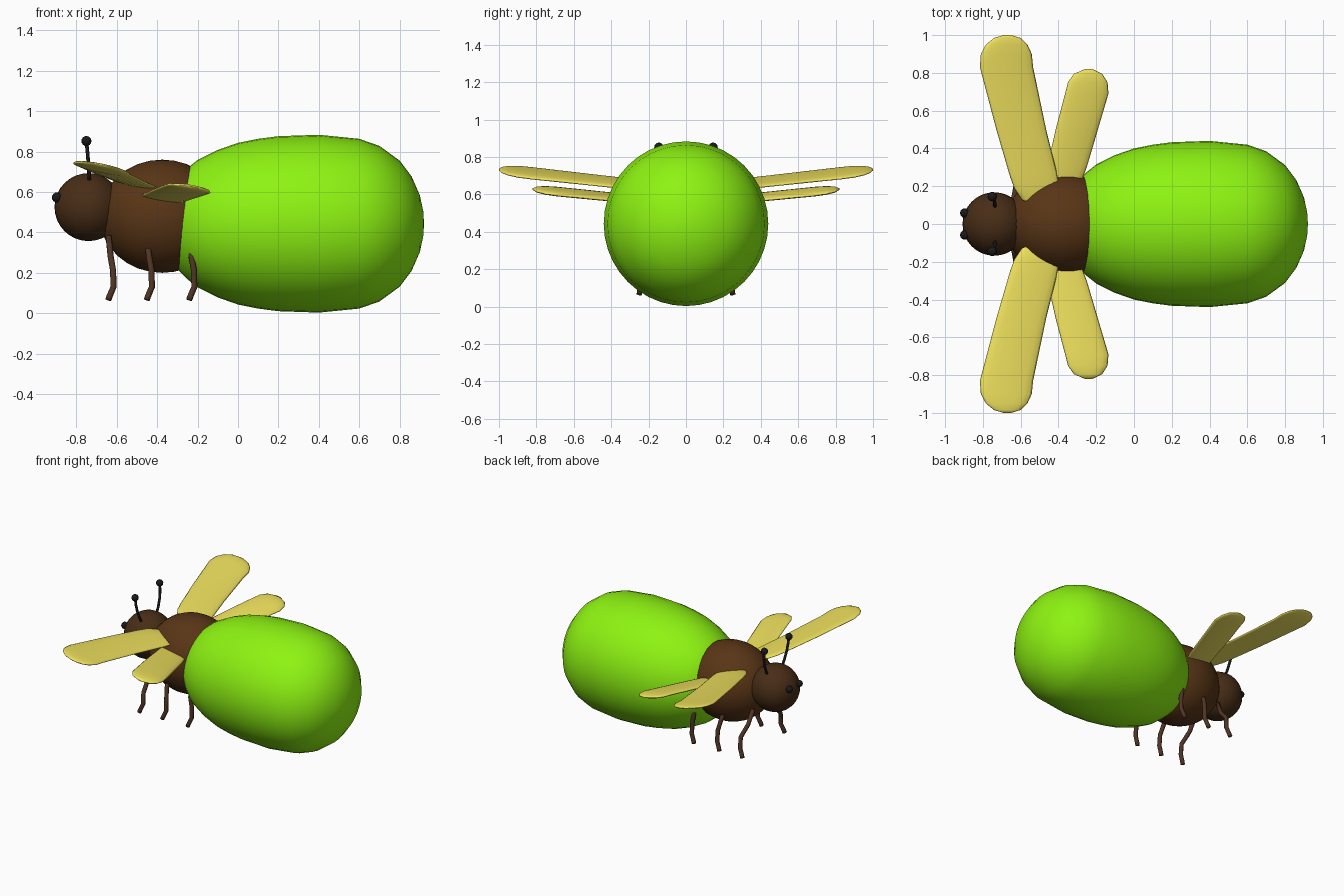
import bpy, bmesh, math
from mathutils import Vector

if "Cube" in bpy.data.objects:
    bpy.data.objects.remove(bpy.data.objects["Cube"])


def material(name, rgb):
    m = bpy.data.materials.new(name)
    m.diffuse_color = (*rgb, 1)
    m.use_nodes = True
    m.node_tree.nodes["Principled BSDF"].inputs["Base Color"].default_value = m.diffuse_color
    return m


GREEN = material("glow_green", (0.27, 0.90, 0.006))
BROWN = material("thorax_brown", (0.10, 0.036, 0.008))
DARK = material("head_brown", (0.065, 0.026, 0.008))
LEG = material("leg_brown", (0.08, 0.035, 0.018))
YELLOW = material("wing_yellow", (0.86, 0.75, 0.11))
BLACK = material("black", (0.01, 0.01, 0.01))


def finish(name, bm, mat, mirror=False):
    bmesh.ops.recalc_face_normals(bm, faces=bm.faces[:])
    for f in bm.faces:
        f.smooth = True
    me = bpy.data.meshes.new(name)
    bm.to_mesh(me)
    bm.free()
    me.materials.append(mat)
    ob = bpy.data.objects.new(name, me)
    bpy.context.collection.objects.link(ob)
    if mirror:
        mod = ob.modifiers.new("mirror", 'MIRROR')
        mod.use_axis = (False, True, False)
        mod.use_mirror_merge = False
    return ob


def loft(bm, rings):
    """Skin closed rings of points, capping both ends."""
    loops = [[bm.verts.new(p) for p in r] for r in rings]
    n = len(loops[0])
    for a, b in zip(loops, loops[1:]):
        for i in range(n):
            j = (i + 1) % n
            bm.faces.new((a[i], a[j], b[j], b[i]))
    bm.faces.new(loops[0])
    bm.faces.new(loops[-1])


def circle(c, u, v, n):
    return [Vector(c) + Vector(u) * math.cos(t) + Vector(v) * math.sin(t)
            for t in (2 * math.pi * i / n for i in range(n))]


def ball(name, centre, radii, mat, mirror=False, seg=32):
    bm = bmesh.new()
    bmesh.ops.create_uvsphere(bm, u_segments=seg, v_segments=seg // 2, radius=1)
    bmesh.ops.scale(bm, vec=radii, verts=bm.verts[:])
    bmesh.ops.translate(bm, vec=centre, verts=bm.verts[:])
    return finish(name, bm, mat, mirror)


def tube(name, pts, radius, mat):
    """Round rod through points, mirrored to the other side."""
    bm = bmesh.new()
    pts = [Vector(p) for p in pts]
    rings = []
    for i, p in enumerate(pts):
        d = (pts[min(i + 1, len(pts) - 1)] - pts[max(i - 1, 0)]).normalized()
        u = d.cross(Vector((0, 1, 0))).normalized()
        rings.append(circle(p, u * radius, d.cross(u) * radius, 10))
    loft(bm, rings)
    return finish(name, bm, mat, True)


def wing(name, stations, tip_z, slope, tilt, thick):
    """Thin blade from (y, centre x, half width) stations, leading edge raised."""
    bm = bmesh.new()
    tip_y = stations[-1][0]
    wmax = max(s[2] for s in stations)
    rings = []
    for y, x, w in stations:
        z = tip_z - slope * (tip_y - y)
        rings.append(circle((x, y, z), (-w, 0, w * tilt), (0, 0, thick * w / wmax), 16))
    loft(bm, rings)
    return finish(name, bm, YELLOW, True)


# Abdomen: turned profile along x
profile = [(-0.36, 0.03), (-0.34, 0.14), (-0.30, 0.225), (-0.25, 0.275), (-0.20, 0.315),
           (-0.10, 0.365), (0, 0.40), (0.10, 0.42), (0.20, 0.433), (0.40, 0.44),
           (0.60, 0.42), (0.70, 0.385), (0.80, 0.312), (0.86, 0.232), (0.90, 0.14),
           (0.917, 0.06), (0.92, 0.01)]
bm = bmesh.new()
loft(bm, [circle((x, 0, 0.443), (0, r, 0), (0, 0, r), 40) for x, r in profile])
finish("abdomen", bm, GREEN)

# Thorax and head
ball("thorax", (-0.375, 0, 0.48), (0.31, 0.27, 0.28), BROWN)
ball("head", (-0.74, 0, 0.525), (0.168, 0.168, 0.168), DARK)

# Eyes
ball("eyes", (-0.896, 0.058, 0.573), (0.025, 0.025, 0.025), BLACK, True, 16)

# Antennae with round tips
tube("antennae", [(-0.735, 0.075, 0.63), (-0.737, 0.11, 0.69), (-0.741, 0.133, 0.75),
                  (-0.745, 0.143, 0.80), (-0.75, 0.145, 0.85)], 0.009, BLACK)
ball("antenna_tips", (-0.75, 0.145, 0.852), (0.025, 0.025, 0.025), BLACK, True, 16)

# Wings
wing("forewings", [(0.10, -0.50, 0.04), (0.13, -0.505, 0.09), (0.19, -0.515, 0.12),
                   (0.27, -0.535, 0.127), (0.50, -0.597, 0.132), (0.83, -0.675, 0.141),
                   (0.90, -0.676, 0.135), (0.95, -0.674, 0.11), (0.985, -0.671, 0.07),
                   (1.0, -0.67, 0.02)], 0.732, 0.11, 0.2, 0.018)
wing("hindwings", [(0.12, -0.405, 0.03), (0.15, -0.40, 0.07), (0.22, -0.38, 0.10),
                   (0.30, -0.355, 0.105), (0.50, -0.303, 0.112), (0.69, -0.25, 0.115),
                   (0.75, -0.245, 0.105), (0.795, -0.243, 0.075), (0.82, -0.24, 0.02)],
     0.628, 0.10, 0.16, 0.018)

# Legs
for name, x, y in (("front_legs", -0.63, 0.12), ("middle_legs", -0.44, 0.17),
                   ("back_legs", -0.23, 0.19)):
    tube(name, [(x - 0.01, y, 0.38), (x, y + 0.045, 0.28), (x + 0.012, 0.235, 0.21),
                (x + 0.014, 0.24, 0.13), (x - 0.005, 0.247, 0.085), (x - 0.012, 0.25, 0.065)],
         0.015, LEG)
